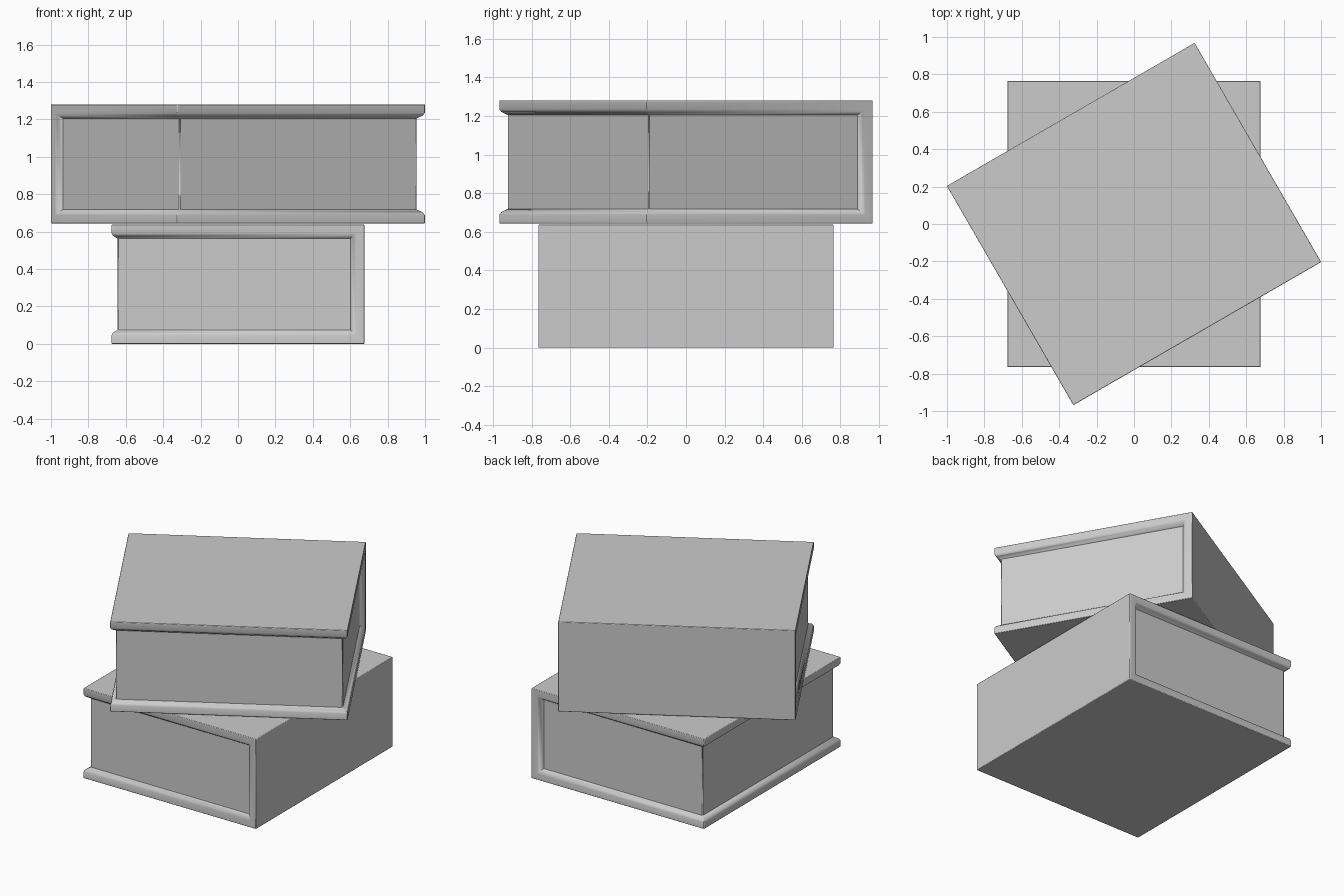
import bpy, bmesh
from math import radians

cube = bpy.data.objects.get("Cube")
if cube:
    bpy.data.objects.remove(cube)

WIDTH, LENGTH, THICK = 1.353, 1.53, 0.637

grey = bpy.data.materials.new("plain grey")
grey.use_nodes = True
colour = (0.6, 0.6, 0.6, 1)
grey.diffuse_color = colour
grey.node_tree.nodes["Principled BSDF"].inputs["Base Color"].default_value = colour


def make_book(name, z, turn):
    """Closed book lying flat, spine on +x before it is turned."""
    bm = bmesh.new()
    bmesh.ops.create_cube(bm, size=1)
    bmesh.ops.scale(bm, vec=(WIDTH, LENGTH, THICK), verts=bm.verts)

    # Page block: sink the fore edge and both ends, leaving boards and spine
    pages = [f for f in bm.faces if f.normal.x < -0.5 or abs(f.normal.y) > 0.5]
    for rim, sink in ((0.045, 0), (0.013, -0.007), (0.017, -0.026)):
        bmesh.ops.inset_region(bm, faces=pages, thickness=rim, depth=sink,
                               use_even_offset=True, use_boundary=True)

    mesh = bpy.data.meshes.new(name)
    bm.to_mesh(mesh)
    bm.free()
    mesh.materials.append(grey)
    book = bpy.data.objects.new(name, mesh)
    bpy.context.collection.objects.link(book)
    book.location.z = z + THICK / 2
    book.rotation_euler.z = radians(turn)

    # Slightly worn outer edges
    bevel = book.modifiers.new("worn edges", "BEVEL")
    bevel.width = 0.004
    bevel.segments = 2
    bevel.limit_method = "ANGLE"
    bevel.angle_limit = radians(75)

    bpy.ops.object.select_all(action="DESELECT")
    book.select_set(True)
    bpy.context.view_layer.objects.active = book
    bpy.ops.object.shade_smooth_by_angle(angle=radians(50))


make_book("lower_book", 0, 0)
make_book("upper_book", 0.643, 120)
